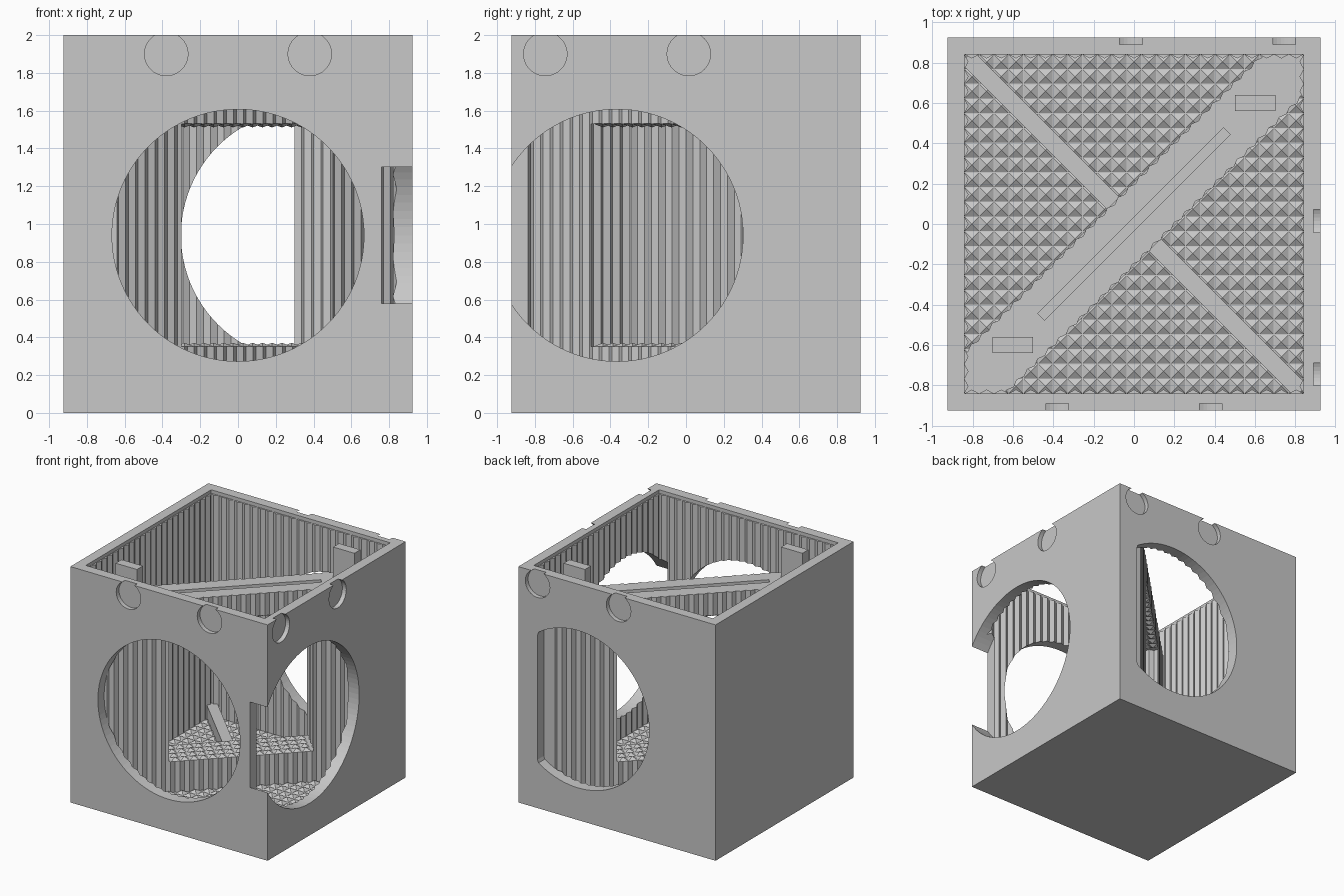
import bpy, bmesh, math
from mathutils import Matrix, Vector

if "Cube" in bpy.data.objects:
    bpy.data.objects.remove(bpy.data.objects["Cube"], do_unlink=True)

PITCH = 0.073    # spacing of ridges and studs
RELIEF = 0.02    # height of ridges and studs
HALF = 0.925     # half outer width
INNER = 0.84     # half inner width
FLOOR = 0.085

grey = bpy.data.materials.new("light_grey")
grey.use_nodes = True
colour = (0.58, 0.58, 0.58, 1)
grey.diffuse_color = colour
grey.node_tree.nodes["Principled BSDF"].inputs["Base Color"].default_value = colour


def finish(name, bm, matrix=Matrix()):
    bmesh.ops.transform(bm, matrix=matrix, verts=bm.verts)
    bmesh.ops.recalc_face_normals(bm, faces=bm.faces)
    mesh = bpy.data.meshes.new(name)
    bm.to_mesh(mesh)
    bm.free()
    mesh.materials.append(grey)
    obj = bpy.data.objects.new(name, mesh)
    bpy.context.collection.objects.link(obj)
    return obj


def prism(name, profile, low, high, matrix=Matrix()):
    """Extrude a closed 2D profile from low to high."""
    bm = bmesh.new()
    face = bm.faces.new([bm.verts.new((u, v, low)) for u, v in profile])
    new = bmesh.ops.extrude_face_region(bm, geom=[face])["geom"]
    bmesh.ops.translate(bm, vec=(0, 0, high - low),
                        verts=[g for g in new if isinstance(g, bmesh.types.BMVert)])
    return finish(name, bm, matrix)


def rect(a, b, cx=0, cy=0):
    return [(cx - a, cy - b), (cx + a, cy - b), (cx + a, cy + b), (cx - a, cy + b)]


def serrated(a, b, depth):
    """Rectangle whose sides carry teeth pointing inward by depth."""
    corners = [Vector(c) for c in rect(a, b)]
    points = []
    for i, start in enumerate(corners):
        side = corners[(i + 1) % 4] - start
        count = round(side.length / PITCH)
        inward = Vector((-side.y, side.x)).normalized() * depth
        for k in range(count):
            points.append(start + side * (k / count))
            points.append(start + side * ((k + 0.5) / count) + inward)
    return points


def circle(cx, cy, r, sides, limit=-9):
    turn = 2 * math.pi / sides
    return [(max(limit, cx + r * math.cos(i * turn)), cy + r * math.sin(i * turn))
            for i in range(sides)]


def boolean(obj, cutter, operation="DIFFERENCE"):
    mod = obj.modifiers.new("cut", "BOOLEAN")
    mod.operation, mod.object, mod.solver = operation, cutter, "EXACT"
    graph = bpy.context.evaluated_depsgraph_get()
    mesh = bpy.data.meshes.new_from_object(obj.evaluated_get(graph))
    obj.modifiers.clear()
    obj.data = mesh
    bpy.data.objects.remove(cutter, do_unlink=True)


def studs(name, nx, ny, z, height, matrix=Matrix()):
    """Grid of small pyramids standing on (or hanging from) height z."""
    bm = bmesh.new()
    h = PITCH / 2
    for i in range(nx):
        for j in range(ny):
            cx, cy = (i - (nx - 1) / 2) * PITCH, (j - (ny - 1) / 2) * PITCH
            base = [bm.verts.new((x, y, z)) for x, y in rect(h, h, cx, cy)]
            tip = bm.verts.new((cx, cy, z + height))
            bm.faces.new(base)
            for k in range(4):
                bm.faces.new((base[k], base[(k + 1) % 4], tip))
    return finish(name, bm, matrix)


# Outer shell with ridged inner walls and a plain rim
shell = prism("outer_shell", rect(HALF, HALF), 0, 2)
boolean(shell, prism("cavity", serrated(INNER, INNER, RELIEF), FLOOR, 1.975))
boolean(shell, prism("rim_cut", rect(INNER, INNER), 1.97, 2.1))

# Round openings and magnet recesses: front, right-hand and back walls
upright = Matrix.Rotation(math.pi / 2, 4, "X")
for quarter, centre, limit in ((0, 0, -9), (1, -0.365, -9), (2, -0.365, -0.745)):
    frame = Matrix.Rotation(quarter * math.pi / 2, 4, "Z") @ upright
    boolean(shell, prism("opening", circle(centre, 0.94, 0.667, 96, limit), 0.76, 1, frame))
    for side in (-1, 1):
        boolean(shell, prism("recess", circle(centre + side * 0.38, 1.9, 0.115, 40),
                             HALF - 0.037, 1, frame))

# Studded floor
studs("floor_studs", 23, 23, FLOOR - 0.001, RELIEF + 0.002)

# Thick diagonal partition with a doorway and a slot in its top
diagonal = Matrix.Rotation(math.pi / 4, 4, "Z")
wall = prism("diagonal_partition", serrated(1.25, 0.135, -0.015), 0.05, 1.72, diagonal)
boolean(wall, prism("clip", rect(INNER + 0.001, INNER + 0.001), 0, 1.9), "INTERSECT")
boolean(wall, prism("doorway", serrated(0.585, 0.4, RELIEF), 0.352, 1.53, diagonal))
boolean(wall, prism("slot", rect(0.65, 0.023), 1.62, 1.9, diagonal))
studs("sill_studs", 15, 4, 0.351, RELIEF, diagonal)
studs("lintel_studs", 15, 4, 1.531, -RELIEF, diagonal)

# Low cross divider on the floor, one half on each side of the partition
for side, label in ((-1, "left"), (1, "right")):
    prism("low_divider_" + label, rect(0.55, 0.0425, 0, side * 0), 0.05, 0.2,
          Matrix.Rotation(-math.pi / 4, 4, "Z") @ Matrix.Translation((side * 0.62, 0, 0)))

# Lid posts standing on the partition
for side, label in ((-1, "front"), (1, "back")):
    prism("lid_post_" + label, rect(0.1, 0.04, side * 0.6, side * 0.6), 1.65, 1.98)
